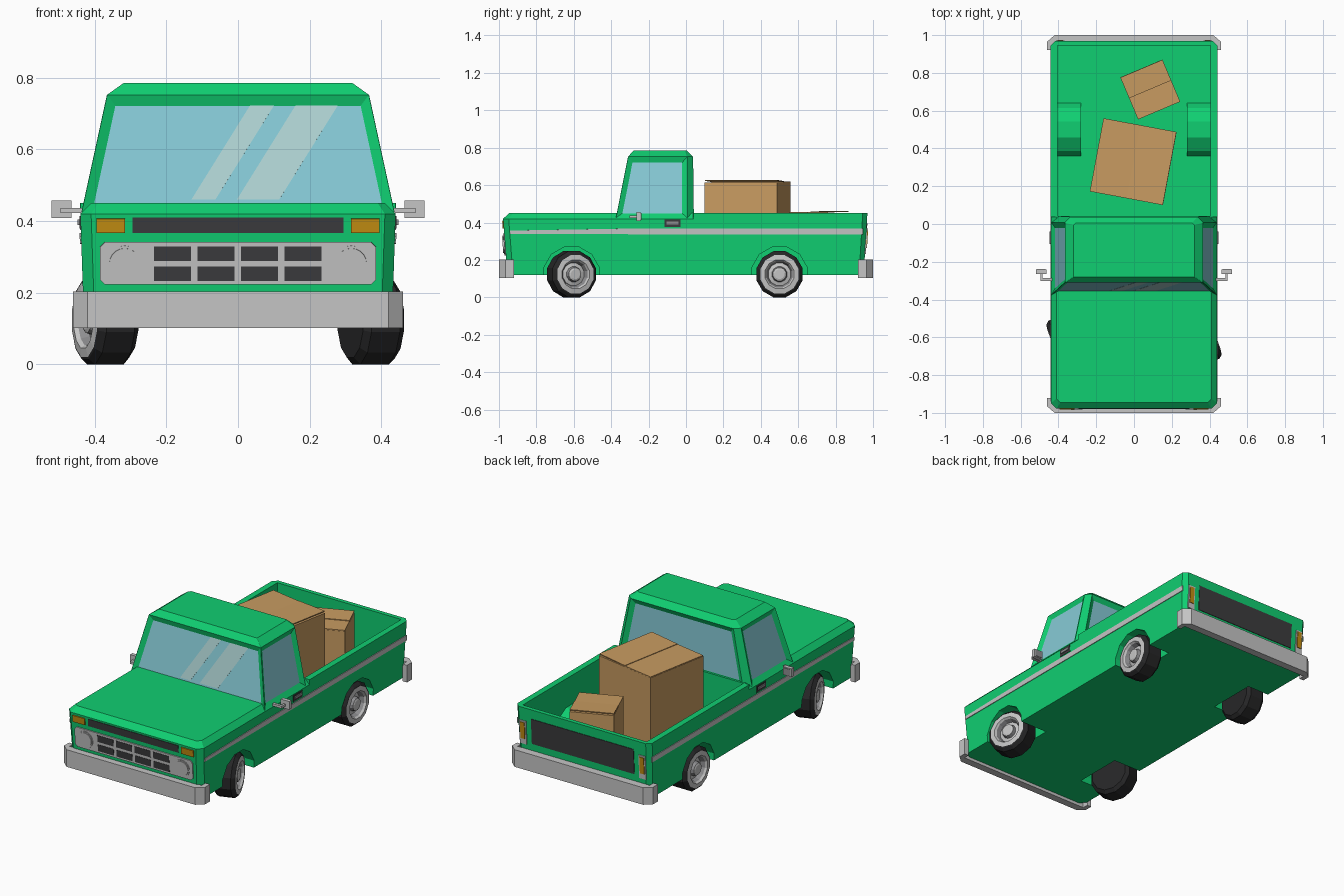
import bpy, bmesh, math
from mathutils import Vector, Matrix

if "Cube" in bpy.data.objects:
    bpy.data.objects.remove(bpy.data.objects["Cube"])


def material(name, r, g, b):
    m = bpy.data.materials.new(name)
    m.diffuse_color = (r, g, b, 1)
    m.use_nodes = True
    m.node_tree.nodes["Principled BSDF"].inputs["Base Color"].default_value = m.diffuse_color
    return m


GREEN = material("green paint", .005, .62, .165)
GLASS = material("window glass", .24, .59, .67)
SHINE = material("glass reflection", .43, .66, .66)
SILVER = material("silver trim", .56, .56, .56)
GREY = material("rim grey", .27, .27, .28)
DARK = material("dark grille", .045, .045, .048)
TYRE = material("tyre black", .02, .02, .021)
AMBER = material("amber light", .55, .27, .006)
CARD = material("cardboard", .58, .33, .12)


def finish(bm, name, mats):
    me = bpy.data.meshes.new(name)
    bmesh.ops.recalc_face_normals(bm, faces=bm.faces)
    bm.to_mesh(me)
    bm.free()
    for m in mats:
        me.materials.append(m)
    ob = bpy.data.objects.new(name, me)
    bpy.context.collection.objects.link(ob)
    return ob


def loft_bm(rings, bands=None):
    """Skin closed rings of points; bands gives a material slot per band."""
    bm = bmesh.new()
    vs = [[bm.verts.new(p) for p in r] for r in rings]
    n = len(vs[0])
    for k in range(len(vs) - 1):
        for i in range(n):
            j = (i + 1) % n
            f = bm.faces.new((vs[k][i], vs[k][j], vs[k + 1][j], vs[k + 1][i]))
            f.material_index = bands[k] if bands else 0
    bm.faces.new(vs[0])
    f = bm.faces.new(vs[-1])
    f.material_index = bands[-1] if bands else 0
    bmesh.ops.recalc_face_normals(bm, faces=bm.faces)
    return bm


def loft(name, rings, mat):
    return finish(loft_bm(rings), name, [mat])


def box(name, size, loc, mat, rot=(0, 0, 0)):
    bm = bmesh.new()
    bmesh.ops.create_cube(bm, size=1, matrix=Matrix.Diagonal((*size, 1)))
    ob = finish(bm, name, [mat])
    ob.location, ob.rotation_euler = loc, rot
    return ob


def plate(name, surf, pts, mat, out, t=.004):
    """Thin plate lying on a surface function; out is the rough outward direction."""
    p = [Vector(surf(*q)) for q in pts]
    n = (p[1] - p[0]).cross(p[2] - p[0]).normalized()
    if n.dot(Vector(out)) < 0:
        n = -n
    return loft(name, [[v - n * .002 for v in p], [v + n * t for v in p]], mat)


def rect(a0, a1, b0, b1, c=0):
    if not c:
        return [(a0, b0), (a1, b0), (a1, b1), (a0, b1)]
    return [(a0 + c, b0), (a1 - c, b0), (a1, b0 + c), (a1, b1 - c),
            (a1 - c, b1), (a0 + c, b1), (a0, b1 - c), (a0, b0 + c)]


def boolean(ob, cutter, op):
    m = ob.modifiers.new("cut", 'BOOLEAN')
    m.operation, m.object, m.solver = op, cutter, 'EXACT'
    bpy.context.view_layer.objects.active = ob
    bpy.ops.object.modifier_apply(modifier=m.name)
    bpy.data.objects.remove(cutter)


def disc_x(x, r, n=12, y=0, z=0):
    return [(x, y + r * math.cos((i + .5) * math.tau / n), z + r * math.sin((i + .5) * math.tau / n))
            for i in range(n)]


def layer(hx, y0, y1, z, c0, c1):
    """Rectangle ring with chamfered front (c0) and back (c1) corners."""
    return [(-hx + c0, y0, z), (hx - c0, y0, z), (hx, y0 + c0, z), (hx, y1 - c1, z),
            (hx - c1, y1, z), (-hx + c1, y1, z), (-hx, y1 - c1, z), (-hx, y0 + c0, z)]


# Surfaces of the slightly tapered body
def half_w(z): return .43 + .01 * (z - .12) / .3
def front(x, z): return (x, -.955 - .023 * (z - .12) / .3, z)
def back(x, z): return (x, .95 + .02 * (z - .12) / .33, z)
def glass(x, z): return (x, -.375 + .2 * (z - .425) + .0155, z)


# Front body with hood
hood = loft("front_body", [layer(.43, -.955, .04, .12, .03, .001),
                           layer(.44, -.978, .04, .42, .03, .001),
                           layer(.41, -.945, .04, .45, .02, .001)], GREEN)
# Load bed
bed = loft("load_bed", [layer(.43, .038, .95, .12, .001, .025),
                        layer(.441, .038, .97, .45, .001, .025)], GREEN)
boolean(bed, box("bed_cutter", (.81, .903, .6), (0, .4935, .49), GREEN), 'DIFFERENCE')
# Wheel wells and arches
for s in (-1, 1):
    well = loft("well", [disc_x(s * .28, .16, 12, .5, .125), disc_x(s * .42, .16, 12, .5, .125)], GREEN)
    boolean(well, box("well_trim", (1, 1, .3), (0, .5, -.02), GREEN), 'DIFFERENCE')
    boolean(bed, well, 'UNION')
    for ob, y, x in ((bed, .5, .29), (hood, -.612, .25)):
        boolean(ob, loft("arch_cutter", [disc_x(s * x, .152, 12, y, .122),
                                         disc_x(s * .6, .152, 12, y, .122)], GREEN), 'DIFFERENCE')
for i in range(7):
    box("bed_rib", (.02, .88, .006), (-.21 + .07 * i, .49, .192), GREEN)

# Cab with inset windows
bm = loft_bm([layer(.437, -.375, .042, .425, .001, .035),
              layer(.366, -.31, .038, .752, .001, .03),
              layer(.32, -.28, .005, .785, .001, .012)])
bm.faces.ensure_lookup_table()
panes = [f for f in bm.faces if f.calc_area() > .05 and abs(f.normal.z) < .5]
bmesh.ops.inset_individual(bm, faces=panes, thickness=.028, depth=-.014, use_even_offset=True)
for f in panes:
    f.material_index = 1
finish(bm, "cab", [GREEN, GLASS])
for a, b in ((-.13, -.063), (-.003, .115)):
    plate("windscreen_reflection", glass,
          [(a, .46), (b, .46), (b + .167, .728), (a + .167, .728)], SHINE, (0, -1, 0), .002)

# Front grille, lamps
F = (0, -1, 0)
plate("upper_grille", front, rect(-.295, .295, .367, .41), DARK, F, .003)
plate("grille_panel", front, rect(-.385, .385, .223, .342, .014), SILVER, F, .006)
for i in range(4):
    for z0 in (.234, .29):
        x0 = -.235 + .1215 * i
        plate("grille_slot", front, rect(x0, x0 + .104, z0, z0 + .04), DARK, F, .0075)
for s in (-1, 1):
    for r, t, m in ((.05, .009, SILVER), (.043, .013, SILVER)):
        ring = [(s * .316 + r * math.cos(i * math.tau / 20), .282 + r * math.sin(i * math.tau / 20))
                for i in range(20)]
        plate("headlight", front, ring, m, F, t)
    plate("indicator", front, rect(s * .355 - .04, s * .355 + .04, .368, .407), AMBER, F, .006)

# Tailgate panel and rear lamps
B = (0, 1, 0)
plate("tailgate_panel", back, rect(-.335, .335, .245, .395), DARK, B, .003)
for s in (-1, 1):
    plate("rear_lamp_frame", back, rect(s * .39 - .022, s * .39 + .022, .232, .372), SILVER, B, .005)
    plate("rear_lamp", back, rect(s * .39 - .014, s * .39 + .014, .265, .363), AMBER, B, .009)

# Bumpers
half = [(.46, .92), (.46, .965), (.42, 1.0)]
inner = [(.432, .955), (.432, .92)]
outline = half + [(-x, y) for x, y in reversed(half)] + [(-x, y) for x, y in reversed(inner)] + inner
for s, name in ((-1, "front_bumper"), (1, "rear_bumper")):
    loft(name, [[(x, s * y, z) for x, y in outline] for z in (.102, .203)], SILVER)

# Side stripes, handles, mirrors
for s in (-1, 1):
    def side(y, z): return (s * half_w(z), y, z)
    out = (s, 0, 0)
    plate("side_stripe", side, [(-.94, .338), (.945, .336), (.945, .367), (-.35, .367), (-.94, .357)],
          SILVER, out, .004)
    plate("handle_recess", side, rect(-.115, -.03, .376, .415), DARK, out, .003)
    plate("door_handle", side, rect(-.105, -.04, .39, .405), GREY, out, .009)
    box("mirror_arm", (.06, .016, .014), (s * .465, -.293, .43), SILVER)
    box("mirror_stem", (.012, .04, .014), (s * .49, -.277, .43), SILVER)
    box("mirror_head", (.056, .022, .048), (s * .492, -.253, .433), SILVER)
    box("mirror_glass", (.046, .004, .038), (s * .492, -.241, .433), GREY)

# Wheels: lathe profile of (offset, radius, slot), front pair steered
profile = [(-.06, .09, 0), (-.06, .108, 0), (-.042, .1275, 0), (.042, .1275, 0), (.06, .112, 0),
           (.062, .106, 1), (.066, .08, 1), (.055, .072, 2), (.03, .062, 1),
           (.036, .042, 2), (.056, .036, 1), (.06, .026, 1)]
for name, y, steer in (("front_wheel", -.612, 20), ("rear_wheel", .5, 0)):
    for s in (-1, 1):
        bm = loft_bm([disc_x(s * x, r) for x, r, _ in profile], [m for _, _, m in profile])
        w = finish(bm, name, [TYRE, SILVER, GREY])
        w.location = (s * .37, y, .1232)
        w.rotation_euler = (0, 0, math.radians(steer))

# Cardboard boxes with lid flaps
def carton(name, size, x, y, top, angle):
    a = math.radians(angle)
    h = top - .19
    box(name, (size, size, h), (x, y, .19 + h / 2), CARD, (0, 0, a))
    for s, lift, tilt in ((-1, .003, 0), (1, .008, -.03)):
        d = s * size / 4
        box(name + "_flap", (size / 2 - .002, size, .005),
            (x + d * math.cos(a), y + d * math.sin(a), top + lift), CARD, (0, tilt, a))


carton("large_box", .394, -.004, .33, .614, -10.6)
carton("small_box", .242, .086, .712, .45, 112.9)
